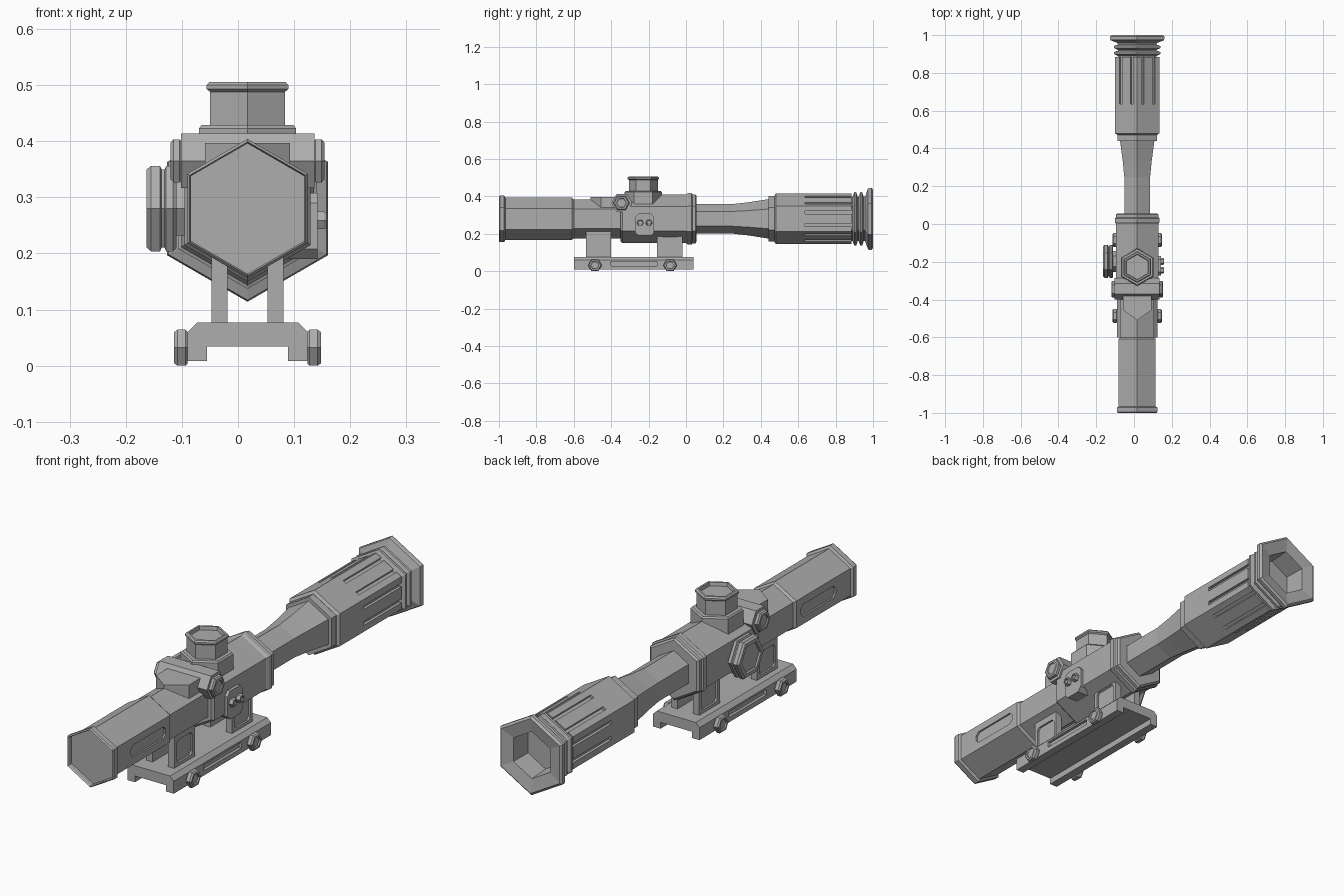
import bpy, bmesh, math
from mathutils import Vector

cube = bpy.data.objects.get("Cube")
if cube:
    bpy.data.objects.remove(cube, do_unlink=True)

CX, CZ = 0.017, 0.28          # optical axis
X, Y, Z = Vector((1, 0, 0)), Vector((0, 1, 0)), Vector((0, 0, 1))

grey = bpy.data.materials.new("matte_grey")
grey.use_nodes = True
grey.diffuse_color = (0.42, 0.42, 0.42, 1)
grey.node_tree.nodes["Principled BSDF"].inputs["Base Color"].default_value = grey.diffuse_color


def finish(name, bm):
    bmesh.ops.recalc_face_normals(bm, faces=bm.faces)
    mesh = bpy.data.meshes.new(name)
    bm.to_mesh(mesh)
    bm.free()
    mesh.materials.append(grey)
    obj = bpy.data.objects.new(name, mesh)
    bpy.context.collection.objects.link(obj)
    return obj


def hex_turn(name, profile, origin, axis, corner):
    """Six-sided turned part: profile of (distance along axis, corner radius)."""
    bm = bmesh.new()
    side, rings = axis.cross(corner), []
    for t, r in profile:
        ring = []
        for i in range(6):
            a = i * math.pi / 3
            ring.append(bm.verts.new(Vector(origin) + axis * t
                                     + (corner * math.cos(a) + side * math.sin(a)) * r))
        rings.append(ring)
    for a, b in zip(rings, rings[1:]):
        for i in range(6):
            j = (i + 1) % 6
            bm.faces.new((a[i], a[j], b[j], b[i]))
    bm.faces.new(rings[0])
    bm.faces.new(rings[-1])
    return finish(name, bm)


def extrude(name, points, direction):
    """Prism from a flat outline."""
    bm = bmesh.new()
    face = bm.faces.new([bm.verts.new(p) for p in points])
    ext = bmesh.ops.extrude_face_region(bm, geom=[face])
    bmesh.ops.translate(bm, vec=direction,
                        verts=[e for e in ext["geom"] if isinstance(e, bmesh.types.BMVert)])
    return finish(name, bm)


def cut(obj, cutter):
    mod = obj.modifiers.new("cut", "BOOLEAN")
    mod.operation, mod.object, mod.solver = "DIFFERENCE", cutter, "EXACT"
    cutter.hide_render = True
    cutter.hide_viewport = True
    cutter.display_type = "WIRE"


def tube(name, profile):
    return hex_turn(name, profile, (CX, 0, CZ), Y, Z)


def rounded_outline(x, y0, y1, z0, z1, c):
    """Chamfered rectangle in a side plane."""
    return [(x, y0 + c, z0), (x, y1 - c, z0), (x, y1, z0 + c), (x, y1, z1 - c),
            (x, y1 - c, z1), (x, y0 + c, z1), (x, y0, z1 - c), (x, y0, z0 + c)]


# Objective tube with a shallow lens recess and side slots
objective = tube("objective_tube", [
    (-0.975, 0.112), (-0.975, 0.116), (-0.994, 0.116), (-1.0, 0.119), (-0.994, 0.124),
    (-0.972, 0.124), (-0.966, 0.113), (-0.61, 0.113), (-0.60, 0.104), (-0.33, 0.104)])
for side, tag in ((1, "left"), (-1, "right")):
    x = CX + side * 0.0978
    cut(objective, extrude("slot_cutter_" + tag,
                           rounded_outline(x - side * 0.007, -0.87, -0.64, 0.255, 0.305, 0.015),
                           X * side * 0.03))

# Main housing, rear collar and tapering neck
tube("main_housing", [(-0.35, 0.12), (-0.34, 0.13), (0.01, 0.13)])
tube("rear_collar", [(0.0, 0.13), (0.01, 0.137), (0.03, 0.137), (0.035, 0.131),
                     (0.05, 0.131), (0.056, 0.122)])
tube("tapered_neck", [(0.04, 0.079), (0.25, 0.079), (0.33, 0.088), (0.44, 0.105),
                      (0.44, 0.121), (0.48, 0.121)])

# Eyepiece body with two grip slots on every face
eyepiece = tube("eyepiece_body", [(0.472, 0.122), (0.48, 0.135), (0.885, 0.135)])
bm = bmesh.new()
apothem = 0.135 * math.cos(math.pi / 6)
for i in range(6):
    a = i * math.pi / 3
    out, along = X * math.cos(a) + Z * math.sin(a), Z * math.cos(a) - X * math.sin(a)
    for offset in (-0.033, 0.033):
        mid = Vector((CX, 0, CZ)) + along * offset
        loops = [[bm.verts.new(mid + out * d + along * w + Y * y)
                  for d, w in ((apothem - 0.012, -0.008), (apothem - 0.012, 0.008),
                               (apothem + 0.02, 0.008), (apothem + 0.02, -0.008))]
                 for y in (0.635, 0.9)]
        bm.faces.new(loops[0])
        bm.faces.new(loops[1])
        for k in range(4):
            m = (k + 1) % 4
            bm.faces.new((loops[0][k], loops[0][m], loops[1][m], loops[1][k]))
cut(eyepiece, finish("grip_slot_cutter", bm))

# Ribbed rubber eyecup with a deep viewing recess
eyecup = [(0.87, 0.118)]
for y in (0.905, 0.937):
    eyecup += [(y - 0.015, 0.118), (y - 0.005, 0.143), (y + 0.005, 0.143), (y + 0.013, 0.118)]
eyecup += [(0.958, 0.12), (0.973, 0.163), (0.98, 0.166), (0.992, 0.166), (1.0, 0.156),
           (0.99, 0.098), (0.9, 0.092)]
tube("eyecup", eyecup)

# Elevation turret on its pedestal
TURRET_Y = -0.228
hex_turn("turret_pedestal", [(0.28, 0.1), (0.423, 0.1), (0.429, 0.094)],
         (CX, TURRET_Y, 0), Z, Y)
hex_turn("elevation_turret", [(0.42, 0.077), (0.488, 0.077), (0.493, 0.084), (0.5, 0.084),
                              (0.506, 0.078), (0.506, 0.069), (0.492, 0.066)],
         (CX, TURRET_Y, 0), Z, Y)

# Windage knob on the right side
hex_turn("windage_knob", [(-0.06, 0.055), (-0.11, 0.055), (-0.11, 0.082), (-0.116, 0.088),
                          (-0.128, 0.088), (-0.131, 0.08), (-0.136, 0.08), (-0.139, 0.088),
                          (-0.155, 0.088), (-0.163, 0.08), (-0.163, 0.064), (-0.157, 0.06)],
         (0, -0.198, CZ), X, Y)

# Cross bar with end nuts, and pointed cover plate in front of it
hex_turn("cross_bar", [(-0.102, 0.056), (0.136, 0.056)], (0, -0.343, 0.365), X, Y)


def nut(name, x, y, z, side, r, length):
    hex_turn(name, [(0, r * 0.9), (length * 0.15, r), (length * 0.75, r), (length, r * 0.86),
                    (length, r * 0.62), (length * 0.75, r * 0.58)], (x, y, z), X * side, Y)


for side, tag in ((1, "left"), (-1, "right")):
    nut("bar_nut_" + tag, CX + side * 0.118, -0.345, 0.365, side, 0.044, 0.019)

extrude("cover_plate", [(CX - 0.076, -0.34, 0.31), (CX - 0.076, -0.455, 0.31),
                        (CX, -0.51, 0.31), (CX + 0.076, -0.455, 0.31),
                        (CX + 0.076, -0.34, 0.31)], Z * 0.087)

# Left side plate with two small bolts
extrude("side_plate", rounded_outline(0.09, -0.272, -0.17, 0.19, 0.308, 0.018), X * 0.052)
for y in (-0.245, -0.198):
    nut("side_plate_bolt", 0.138, y, 0.259, 1, 0.018, 0.02)

# Mount legs: paired walls with recessed panels on their outer faces
for y0, y1, tag in ((-0.535, -0.4, "front"), (-0.155, -0.02, "rear")):
    for side, hand in ((1, "left"), (-1, "right")):
        x = CX + side * 0.036
        leg = extrude("mount_leg_%s_%s" % (tag, hand),
                      [(x, y0, 0.07), (x, y1, 0.07), (x, y1, 0.225), (x, y0, 0.225)],
                      X * side * 0.028)
        cut(leg, extrude("leg_panel_cutter",
                         rounded_outline(x + side * 0.02, y0 + 0.015, y1 - 0.015,
                                         0.09, 0.185, 0.012), X * side * 0.03))

# Clamp rail: channel section with chamfered shoulders
half = [(0.072, 0.034), (0.072, 0.008), (0.107, 0.008), (0.107, 0.06), (0.09, 0.077)]
outline = half + [(-x, z) for x, z in reversed(half)]
rail = extrude("clamp_rail", [(CX + x, -0.6, z) for x, z in outline], Y * 0.64)
for side, tag in ((1, "left"), (-1, "right")):
    x = CX + side * 0.107
    cut(rail, extrude("rail_groove_cutter_" + tag,
                      [(x - side * 0.012, -0.4, 0.028), (x - side * 0.012, -0.155, 0.028),
                       (x - side * 0.012, -0.155, 0.052), (x - side * 0.012, -0.4, 0.052)],
                      X * side * 0.04))
    for y in (-0.487, -0.085):
        nut("rail_bolt_" + tag, x, y, 0.032, side, 0.037, 0.024)
